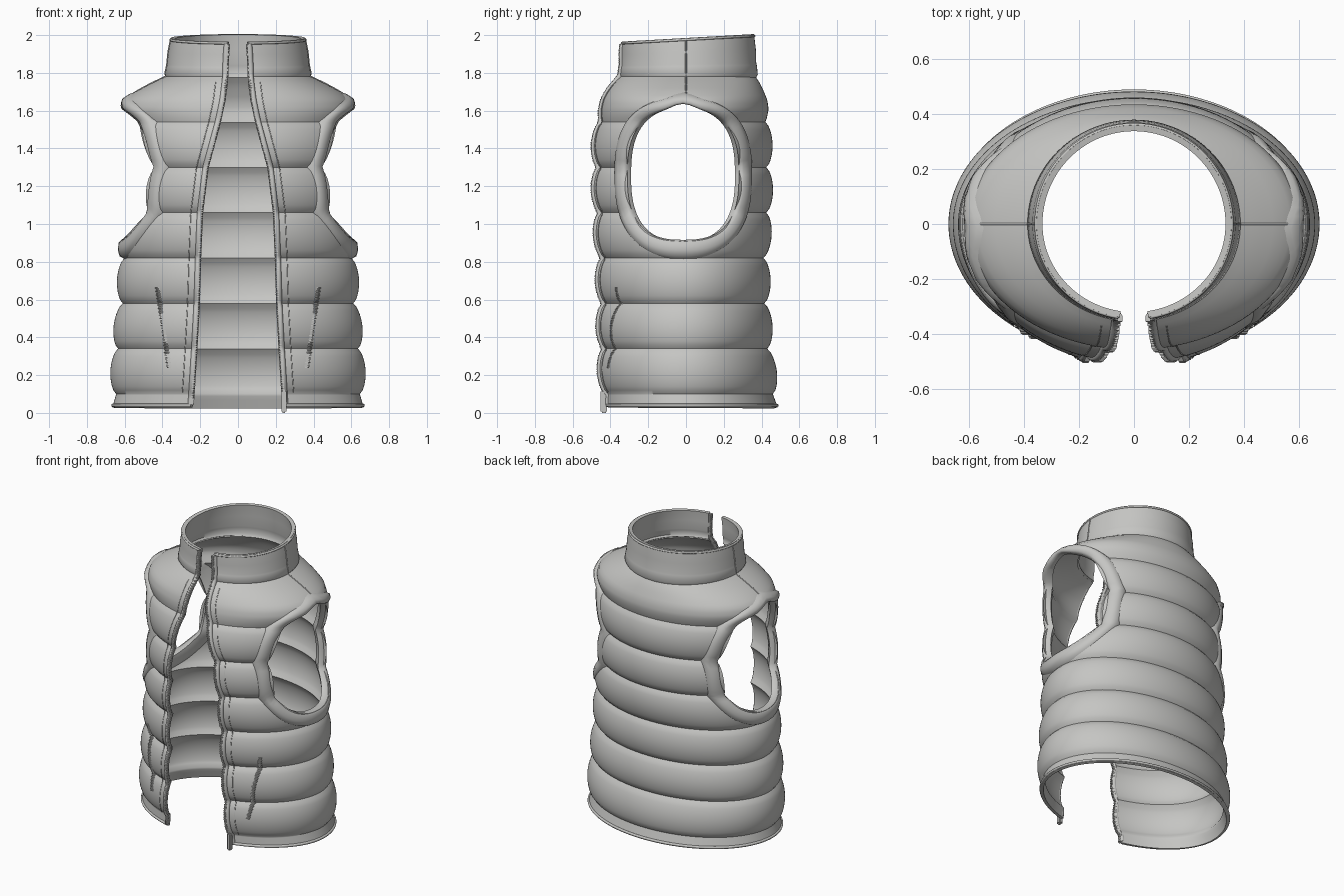
import bpy, bmesh, math
from mathutils import Vector

cube = bpy.data.objects.get("Cube")
if cube:
    bpy.data.objects.remove(cube)

grey = bpy.data.materials.new("soft grey")
grey.use_nodes = True
COL = (0.56, 0.56, 0.545, 1)
grey.diffuse_color = COL
grey.node_tree.nodes["Principled BSDF"].inputs["Base Color"].default_value = COL

# Rows: height, half width, front depth, back depth, half opening
BODY = [(.03, .665, .45, .485, .245), (.10, .645, .45, .46, .24),
        (.34, .635, .46, .43, .225), (.58, .61, .46, .415, .212),
        (.82, .60, .465, .41, .205), (1.06, .575, .48, .425, .195),
        (1.30, .565, .48, .425, .165), (1.54, .585, .455, .42, .10),
        (1.61, .60, .445, .425, .085), (1.66, .58, .43, .415, .075),
        (1.70, .53, .41, .40, .07), (1.74, .46, .385, .385, .065),
        (1.785, .375, .345, .365, .06)]
COLLAR = [(1.77, .375, .345, .37, .06), (1.79, .388, .355, .38, .06),
          (1.835, .378, .35, .375, .06), (1.845, .376, .347, .372, .06),
          (1.91, .37, .348, .37, .057), (1.985, .355, .343, .36, .052)]
SEAM0, STEP = .10, .24


def row(table, z):
    """Interpolated half width, front depth, back depth and opening."""
    z = min(max(z, table[0][0]), table[-1][0])
    for lo, hi in zip(table, table[1:]):
        if z <= hi[0]:
            f = (z - lo[0]) / (hi[0] - lo[0])
            return [p + (q - p) * f for p, q in zip(lo[1:], hi[1:])]


def puff(z):
    """Swelling of the padded bands between the seams."""
    if z <= SEAM0 or z >= 1.78:
        return 0
    s = abs(math.sin(math.pi * (z - SEAM0) / STEP)) ** .6
    return s * (.036 if z < 1.54 else .014)


def section(table, z, swell=1):
    a, bf, bb, w = row(table, z)
    p = puff(z) * swell if table is BODY else 0
    return a + p, bf + p, bb + p, w


def at_angle(table, z, t):
    a, bf, bb, w = section(table, z)
    c = math.cos(t)
    y = -(bf if c > 0 else bb) * c
    lift = .02 * y / .36 * (z - 1.77) / .21 if table is COLLAR else 0
    return Vector((a * math.sin(t), y, z + lift))


def on_front(z, x, side, out=0, table=BODY):
    """Point on a front panel, x measured from the middle."""
    a, bf, bb, w = section(table, z)
    y = -bf * math.sqrt(max(0, 1 - (x / a) ** 2))
    lift = .02 * y / .36 * (z - 1.77) / .21 if table is COLLAR else 0
    return Vector((side * x, y - out, z + lift))


def finish(ob, angle=50):
    ob.data.materials.append(grey)
    bpy.ops.object.select_all(action='DESELECT')
    ob.select_set(True)
    bpy.context.view_layer.objects.active = ob
    if ob.type == 'MESH':
        bpy.ops.object.shade_smooth_by_angle(angle=math.radians(angle))
    return ob


def add_mesh(name, bm):
    bmesh.ops.recalc_face_normals(bm, faces=bm.faces)
    me = bpy.data.meshes.new(name)
    bm.to_mesh(me)
    bm.free()
    ob = bpy.data.objects.new(name, me)
    bpy.context.collection.objects.link(ob)
    return ob


def skin(bm, rings, close_u=False, close_v=False):
    """Quads between successive rows of points."""
    g = [[bm.verts.new(p) for p in r] for r in rings]
    nv, nu = len(g), len(g[0])
    for i in range(nv if close_v else nv - 1):
        for j in range(nu if close_u else nu - 1):
            k, m = (i + 1) % nv, (j + 1) % nu
            bm.faces.new((g[i][j], g[i][m], g[k][m], g[k][j]))


def shell(name, table, heights, thick, cols=144):
    bm = bmesh.new()
    rings = []
    for z in heights:
        a, bf, bb, w = section(table, z)
        t0 = math.asin(w / a)
        rings.append([at_angle(table, z, t0 + (2 * math.pi - 2 * t0) * i / cols)
                      for i in range(cols + 1)])
    skin(bm, rings)
    ob = add_mesh(name, bm)
    # make the normals face outwards so that thickness goes inwards
    if sum(p.normal.x * p.center.x for p in ob.data.polygons) < 0:
        ob.data.flip_normals()
    mod = ob.modifiers.new("thickness", 'SOLIDIFY')
    mod.thickness, mod.offset = thick, -1
    return ob


def apply(ob):
    bpy.context.view_layer.objects.active = ob
    for m in list(ob.modifiers):
        bpy.ops.object.modifier_apply(modifier=m.name)


def tube(name, pts, r, cyclic=False):
    cu = bpy.data.curves.new(name, 'CURVE')
    cu.dimensions = '3D'
    cu.bevel_depth, cu.bevel_resolution, cu.use_fill_caps = r, 2, True
    sp = cu.splines.new('POLY')
    sp.points.add(len(pts) - 1)
    for q, p in zip(sp.points, pts):
        q.co = (*p, 1)
    sp.use_cyclic_u = cyclic
    ob = bpy.data.objects.new(name, cu)
    bpy.context.collection.objects.link(ob)
    return finish(ob)


def box(bm, p, size):
    vs = bmesh.ops.create_cube(bm, size=1)["verts"]
    bmesh.ops.scale(bm, vec=size, verts=vs)
    bmesh.ops.translate(bm, vec=p, verts=vs)


def armhole(phi, d=0):
    """Outline of the arm opening in y and z, grown by d."""
    c, s = math.cos(phi), math.sin(phi)
    g = d * (1 + .6 * max(0, -s))
    y = (.295 + d) * math.copysign(abs(c) ** .77, c) - .015
    z = 1.26 + (.35 + g) * math.copysign(abs(s) ** .77, s)
    if s > 0:
        z += .03 * math.exp(-((y + .015) / .07) ** 2)
    return y, z


# Padded body with hem, cut by the arm openings
bands = [SEAM0 + STEP * i / 12 for i in range(84)]
body = shell("padded_body", BODY, [.03, .05, .075, .095] + bands + [1.785], .018)
N = 96
phis = [2 * math.pi * i / N for i in range(N)]
bm = bmesh.new()
skin(bm, [[(x, *armhole(p)) for p in phis] for x in (-1, 1)], close_u=True)
bmesh.ops.holes_fill(bm, edges=bm.edges[:])
cutter = add_mesh("arm_cutter", bm)
cutter.hide_render = True
cut = body.modifiers.new("arm openings", 'BOOLEAN')
cut.operation, cut.object, cut.solver = 'DIFFERENCE', cutter, 'EXACT'
apply(body)
bpy.data.objects.remove(cutter)
finish(body)

# Stand-up collar
collar = shell("collar", COLLAR, [r[0] for r in COLLAR], .022)
apply(collar)
finish(collar)
tube("collar_rim", [at_angle(COLLAR, 1.98, .16 + (2 * math.pi - .32) * i / 96) * 1
                    + Vector((0, 0, -.004)) for i in range(97)], .007)

# Hem binding along the bottom edge
tube("hem_binding", [at_angle(BODY, .04, .385 + (2 * math.pi - .77) * i / 120)
                     for i in range(121)], .009)

TRIM = [(0, -.028), (-.004, .012), (.006, .026), (.03, .03), (.05, .024), (.06, -.004), (.04, -.028)]
for side, label in ((1, "left"), (-1, "right")):
    # Raised binding around the arm opening
    rings = []
    for p in phis:
        ring = []
        for d, out in TRIM:
            y, z = armhole(p, d)
            a, bf, bb, w = section(BODY, z, .45)
            b = bf if y < 0 else bb
            x = a * math.sqrt(max(.01, 1 - (y / b) ** 2))
            n = Vector((x / a ** 2, y / b ** 2, 0)).normalized()
            q = Vector((x, y, z)) + n * out
            ring.append((side * q.x, q.y, q.z))
        rings.append(ring)
    bm = bmesh.new()
    skin(bm, rings, close_u=True, close_v=True)
    finish(add_mesh(label + "_armhole_binding", bm), 70)

    # Zip tape and teeth along the front edge
    path = [on_front(z, row(BODY, z)[3] + .006, side, -.004)
            for z in [.045 + .024 * i for i in range(72)]]
    path += [on_front(z, row(COLLAR, z)[3] + .006, side, -.004, COLLAR)
             for z in [1.79 + .02 * i for i in range(10)]]
    tube(label + "_zip_tape", path, .016)
    bm = bmesh.new()
    for p, q in zip(path, path[1:]):
        for f in (.25, .75):
            box(bm, p.lerp(q, f) + Vector((-side * .008, -.008, 0)), (.018, .022, .007))
    finish(add_mesh(label + "_zip_teeth", bm), 30)

    # Stitching beside the zip
    tube(label + "_zip_stitching",
         [on_front(z, row(BODY, z)[3] + .055, side) for z in
          [.11 + .02 * i for i in range(83)]], .0025)

    # Slanted pocket zip
    bm = bmesh.new()
    for i in range(48):
        f = i / 47
        p = on_front(.24 + .42 * f, .365 + .06 * f, side)
        box(bm, p, (.02 + .008 * (i % 2), .012, .005))
    finish(add_mesh(label + "_pocket_zip", bm), 30)

    # Shoulder and collar side seams
    tube(label + "_shoulder_seam", [at_angle(BODY, 1.66 + .0125 * i, side * math.pi / 2)
                                    for i in range(11)], .004)
    tube(label + "_collar_seam", [at_angle(COLLAR, 1.78 + .02 * i, side * math.pi / 2)
                                  for i in range(11)], .004)

# Zip slider and the stop opposite
bm = bmesh.new()
box(bm, (.243, -.435, .06), (.028, .035, .12))
box(bm, (-.243, -.425, .06), (.022, .03, .04))
bmesh.ops.bevel(bm, geom=bm.edges[:], offset=.007, segments=2, affect='EDGES')
finish(add_mesh("zip_slider", bm), 40)
